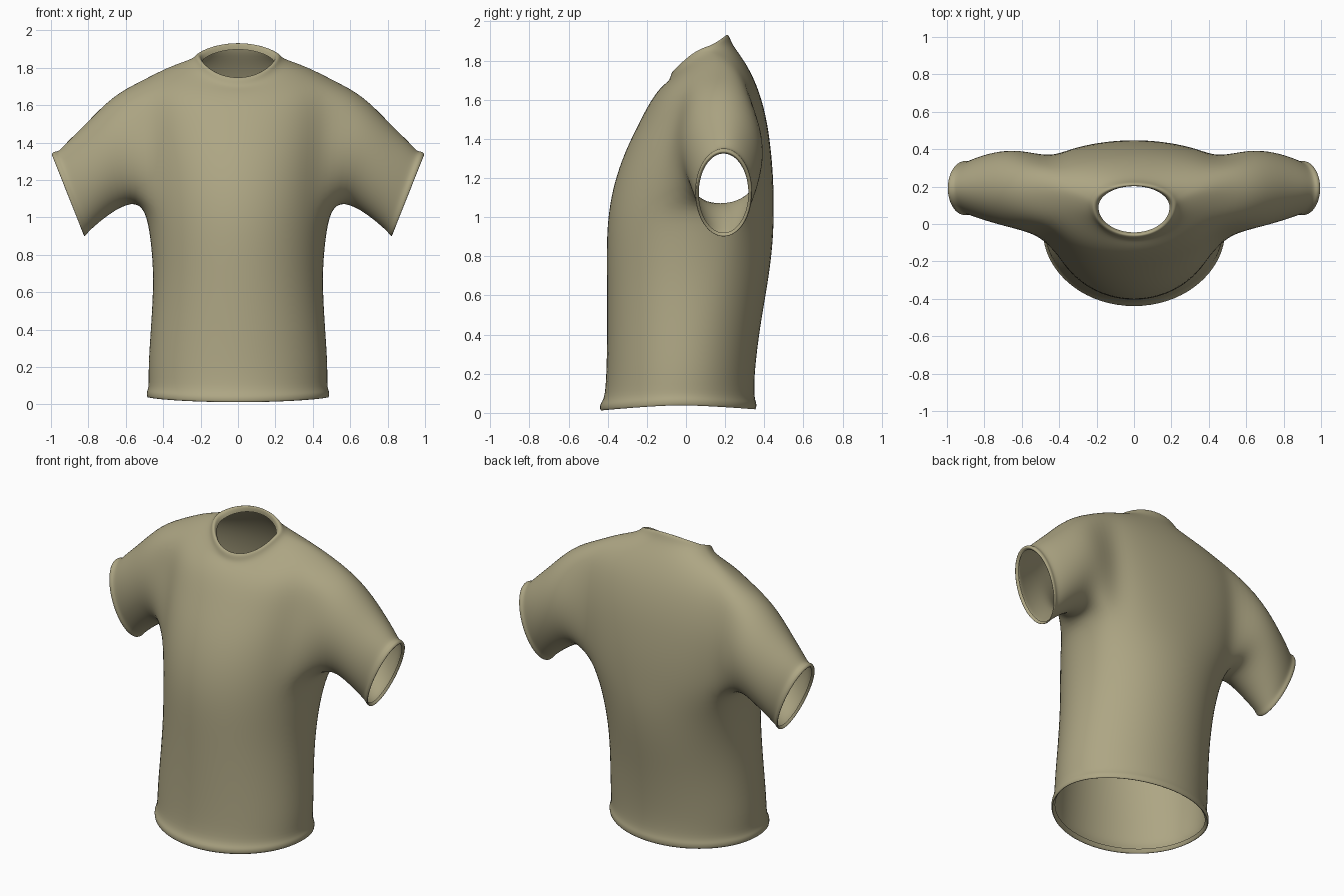
import bpy, bmesh, math

if "Cube" in bpy.data.objects:
    bpy.data.objects.remove(bpy.data.objects["Cube"])

# Torso rows, hem to collar:
# side x, side y, side z, front y, front z, back y, back z, back roundness
ROWS = [
    (.472, -.03, .060, -.425, .035, .345, .035, 1),    # hem fold
    (.490, -.03, .027, -.447, -.003, .366, .005, 1),   # hem edge
    (.496, -.03, .070, -.453, .045, .372, .050, 1),
    (.480, -.03, .088, -.425, .065, .357, .070, 1),    # hem seam
    (.486, -.02, .20, -.415, .20, .357, .20, 1),
    (.467, .00, .45, -.412, .45, .388, .45, 1),
    (.455, .02, .68, -.414, .68, .430, .68, .9),
    (.470, .06, .88, -.417, .88, .453, .88, .8),
    (.500, .13, 1.05, -.408, 1.03, .454, 1.04, .65),   # armpit
    (.510, .15, 1.20, -.378, 1.18, .450, 1.20, .55),
    (.520, .17, 1.36, -.325, 1.33, .436, 1.36, .5),
    (.530, .18, 1.52, -.255, 1.47, .412, 1.52, .5),
    (.520, .19, 1.735, -.185, 1.60, .365, 1.68, .7),   # shoulder
    (.360, .17, 1.815, -.125, 1.67, .295, 1.81, 1),
    (.240, .12, 1.845, -.085, 1.695, .235, 1.885, 1),  # collar seam
    (.228, .10, 1.870, -.080, 1.735, .225, 1.930, 1),
    (.205, .09, 1.868, -.060, 1.752, .205, 1.940, 1),  # collar edge
    (.192, .09, 1.835, -.048, 1.720, .205, 1.900, 1),  # collar fold
]
ANGLES = [-90, -68, -48, -30, -15, 0, 15, 30, 48, 68, 90]
ARMPIT, SHOULDER, LEFT, RIGHT = 8, 12, 3, 7

# Sleeve rings: top x, top z, bottom x, bottom z, front y, back y
SLEEVE = [
    (.670, 1.660, .565, 1.080, -.035, .405),
    (.815, 1.505, .680, 1.020, .000, .390),
    (.925, 1.400, .775, .940, .035, .355),
    (.965, 1.352, .800, .915, .050, .335),   # cuff seam
    (.985, 1.362, .812, .897, .040, .345),
    (1.005, 1.338, .826, .893, .048, .335),  # cuff edge
    (.980, 1.330, .812, .915, .062, .322),   # cuff fold
]


def torso_point(row, deg):
    xs, ys, zs, yf, zf, yb, zb, power = row
    a = math.radians(deg)
    s = abs(math.sin(a))
    if deg < 0:
        y, z = ys + (yf - ys) * s, zs + (zf - zs) * s ** 1.4
    else:
        y, z = ys + (yb - ys) * s ** power, zs + (zb - zs) * s ** 1.4
    return (xs * math.cos(a), y, z)


def sleeve_point(ring, j):
    tx, tz, bx, bz, yf, yb = ring
    a = math.radians(-135 + 22.5 * j)
    u, v = math.cos(a), math.sin(a)
    return ((tx + bx) / 2 + (tx - bx) / 2 * v,
            (yf + yb) / 2 + (yb - yf) / 2 * u,
            (tz + bz) / 2 + (tz - bz) / 2 * v)


bm = bmesh.new()

# Half of the body, leaving the armhole open
grid = [[bm.verts.new(torso_point(r, d)) for d in ANGLES] for r in ROWS]
for r in range(len(ROWS) - 1):
    for c in range(len(ANGLES) - 1):
        if ARMPIT <= r < SHOULDER and LEFT <= c < RIGHT:
            continue
        bm.faces.new((grid[r][c], grid[r][c + 1], grid[r + 1][c + 1], grid[r + 1][c]))

# Sleeve grown from the armhole loop
loop = [grid[ARMPIT][c] for c in range(LEFT, RIGHT)]
loop += [grid[r][RIGHT] for r in range(ARMPIT, SHOULDER)]
loop += [grid[SHOULDER][c] for c in range(RIGHT, LEFT, -1)]
loop += [grid[r][LEFT] for r in range(SHOULDER, ARMPIT, -1)]
n = len(loop)
for ring in SLEEVE:
    new = [bm.verts.new(sleeve_point(ring, j)) for j in range(n)]
    for j in range(n):
        k = (j + 1) % n
        bm.faces.new((loop[j], loop[k], new[k], new[j]))
    loop = new

bmesh.ops.delete(bm, geom=[v for v in bm.verts if not v.link_faces], context='VERTS')
for f in bm.faces:
    f.smooth = True
mesh = bpy.data.meshes.new("t_shirt")
bm.to_mesh(mesh)
bm.free()

shirt = bpy.data.objects.new("t_shirt", mesh)
bpy.context.collection.objects.link(shirt)

# Mirror the other half and smooth the cloth
mirror = shirt.modifiers.new("mirror", 'MIRROR')
mirror.use_clip = True
mirror.merge_threshold = 0.001
sub = shirt.modifiers.new("smooth_cloth", 'SUBSURF')
sub.levels = sub.render_levels = 2

# Khaki cloth
cloth = bpy.data.materials.new("khaki_cloth")
cloth.diffuse_color = (0.42, 0.38, 0.23, 1)
cloth.use_nodes = True
cloth.node_tree.nodes["Principled BSDF"].inputs["Base Color"].default_value = cloth.diffuse_color
mesh.materials.append(cloth)
